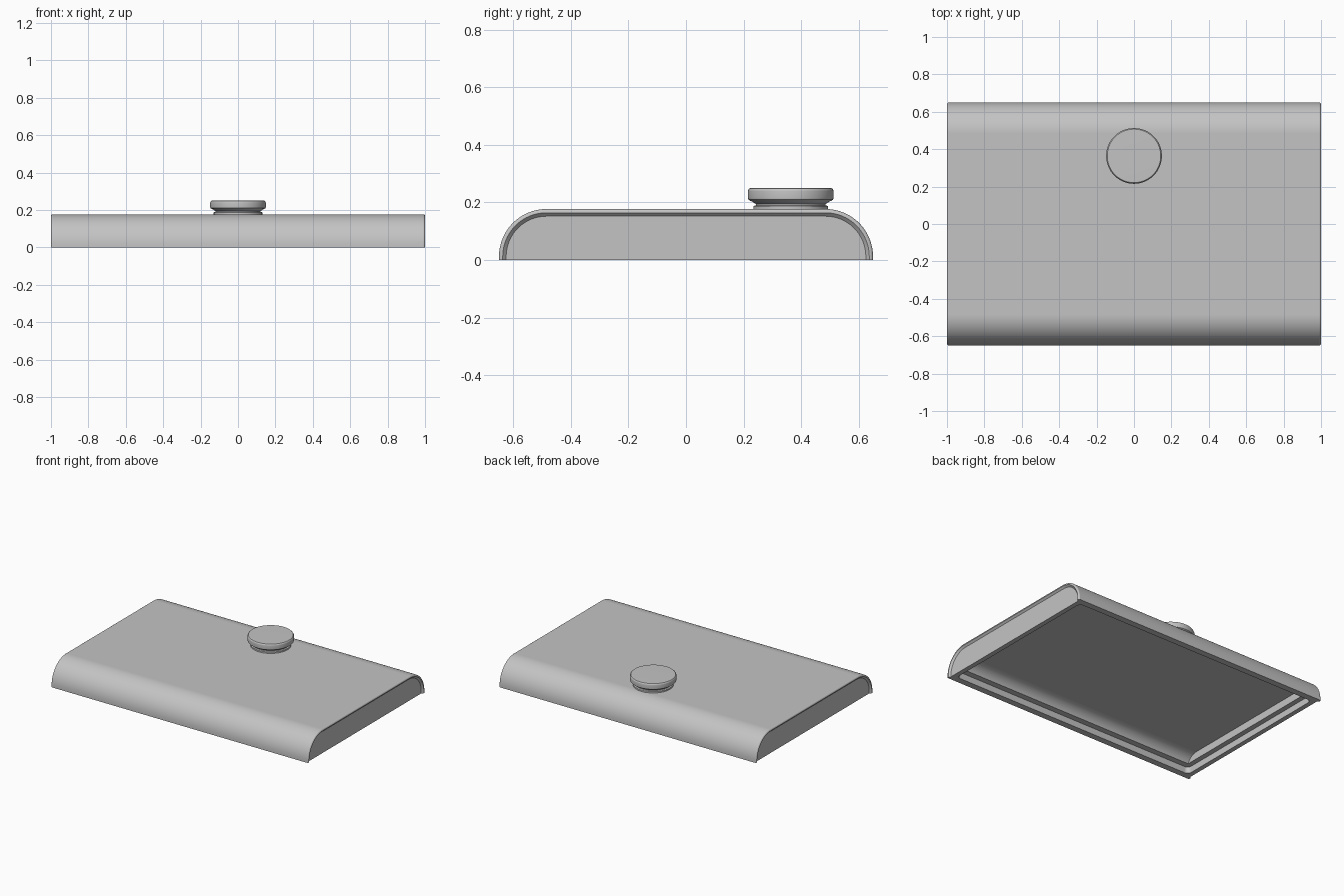
import bpy, bmesh, math

cube = bpy.data.objects.get("Cube")
if cube:
    bpy.data.objects.remove(cube, do_unlink=True)

grey = bpy.data.materials.new("plain_grey")
grey.use_nodes = True
COLOUR = (0.55, 0.55, 0.55, 1)
grey.diffuse_color = COLOUR
grey.node_tree.nodes["Principled BSDF"].inputs["Base Color"].default_value = COLOUR


def finish(bm, name):
    bmesh.ops.recalc_face_normals(bm, faces=bm.faces[:])
    mesh = bpy.data.meshes.new(name)
    bm.to_mesh(mesh)
    bm.free()
    mesh.materials.append(grey)
    obj = bpy.data.objects.new(name, mesh)
    bpy.context.collection.objects.link(obj)
    return obj


def activate(obj):
    bpy.ops.object.select_all(action='DESELECT')
    obj.select_set(True)
    bpy.context.view_layer.objects.active = obj


def arch(half, top, radius, base=0, steps=16):
    """Open arch in (y, z): straight foot, rounded shoulder, flat top, mirrored."""
    pts = [(half, base)]
    for i in range(steps + 1):
        a = math.pi / 2 * i / steps
        pts.append((half - radius + radius * math.cos(a),
                    top - radius + radius * math.sin(a)))
    return pts + [(-y, z) for y, z in reversed(pts)]


def loft(name, sections):
    """Skin a list of (x, arch) sections, cap both ends and close the underside."""
    bm = bmesh.new()
    rows = [[bm.verts.new((x, y, z)) for y, z in pts] for x, pts in sections]
    for a, b in zip(rows, rows[1:]):
        for i in range(len(a) - 1):
            bm.faces.new((a[i], a[i + 1], b[i + 1], b[i]))
    bm.faces.new(rows[0])
    bm.faces.new(rows[-1])
    bm.faces.new([r[0] for r in rows] + [r[-1] for r in reversed(rows)])
    return finish(bm, name)


def cut(target, cutter):
    cutter.hide_render = True
    mod = target.modifiers.new("cut", 'BOOLEAN')
    mod.operation, mod.solver, mod.object = 'DIFFERENCE', 'EXACT', cutter
    activate(target)
    bpy.ops.object.modifier_apply(modifier=mod.name)
    bpy.data.objects.remove(cutter, do_unlink=True)


# Cover: arched shell with filleted rims and shallow recessed end panels
HALF, TOP, RADIUS = 0.65, 0.177, 0.165
FILLET, WALL, REBATE = 0.01, 0.08, 0.045
end = [(0.988, 0.025), (1.0, 0.013)]
for i in range(5):
    a = math.pi / 2 * i / 4
    end.append((1 - FILLET * (1 - math.cos(a)), FILLET * (1 - math.sin(a))))
stations = [(-x, inset) for x, inset in end] + list(reversed(end))
cover = loft("cover", [(x, arch(HALF - d, TOP - d, RADIUS - d)) for x, d in stations])

# Underside rebate with rounded corners
bm = bmesh.new()
bmesh.ops.create_cube(bm, size=2)
for v in bm.verts:
    v.co = (v.co.x * (1 - REBATE), v.co.y * (HALF - REBATE), REBATE if v.co.z > 0 else -0.05)
uprights = [e for e in bm.edges if abs(e.verts[0].co.z - e.verts[1].co.z) > 0.05]
bmesh.ops.bevel(bm, geom=uprights, offset=0.03, segments=6, profile=0.5, affect='EDGES')
cut(cover, finish(bm, "rebate_cutter"))

# Hollow interior, following the outside at an even thickness
inside = arch(HALF - WALL, TOP - WALL, RADIUS - WALL, base=-0.05)
cut(cover, loft("hollow_cutter", [(WALL - 1, inside), (1 - WALL, inside)]))

# Knob: turned profile
profile = [(0, 0.250), (0.138, 0.250), (0.143, 0.249), (0.147, 0.245), (0.149, 0.239),
           (0.149, 0.216), (0.147, 0.210), (0.142, 0.206), (0.134, 0.203),
           (0.121, 0.194), (0.121, 0.190), (0.130, 0.187), (0.130, 0.172), (0, 0.172)]
bm = bmesh.new()
verts = [bm.verts.new((r, 0, z)) for r, z in profile]
edges = [bm.edges.new(pair) for pair in zip(verts, verts[1:])]
bmesh.ops.spin(bm, geom=verts + edges, cent=(0, 0, 0), axis=(0, 0, 1),
               angle=math.tau, steps=64)
bmesh.ops.remove_doubles(bm, verts=bm.verts[:], dist=0.0001)
knob = finish(bm, "knob")
knob.location.y = 0.364

# Smooth curves while the large faces stay flat
for obj in (cover, knob):
    activate(obj)
    bpy.ops.object.shade_smooth_by_angle(angle=math.radians(32))
    obj.modifiers.new("flat_faces", 'WEIGHTED_NORMAL').keep_sharp = True
